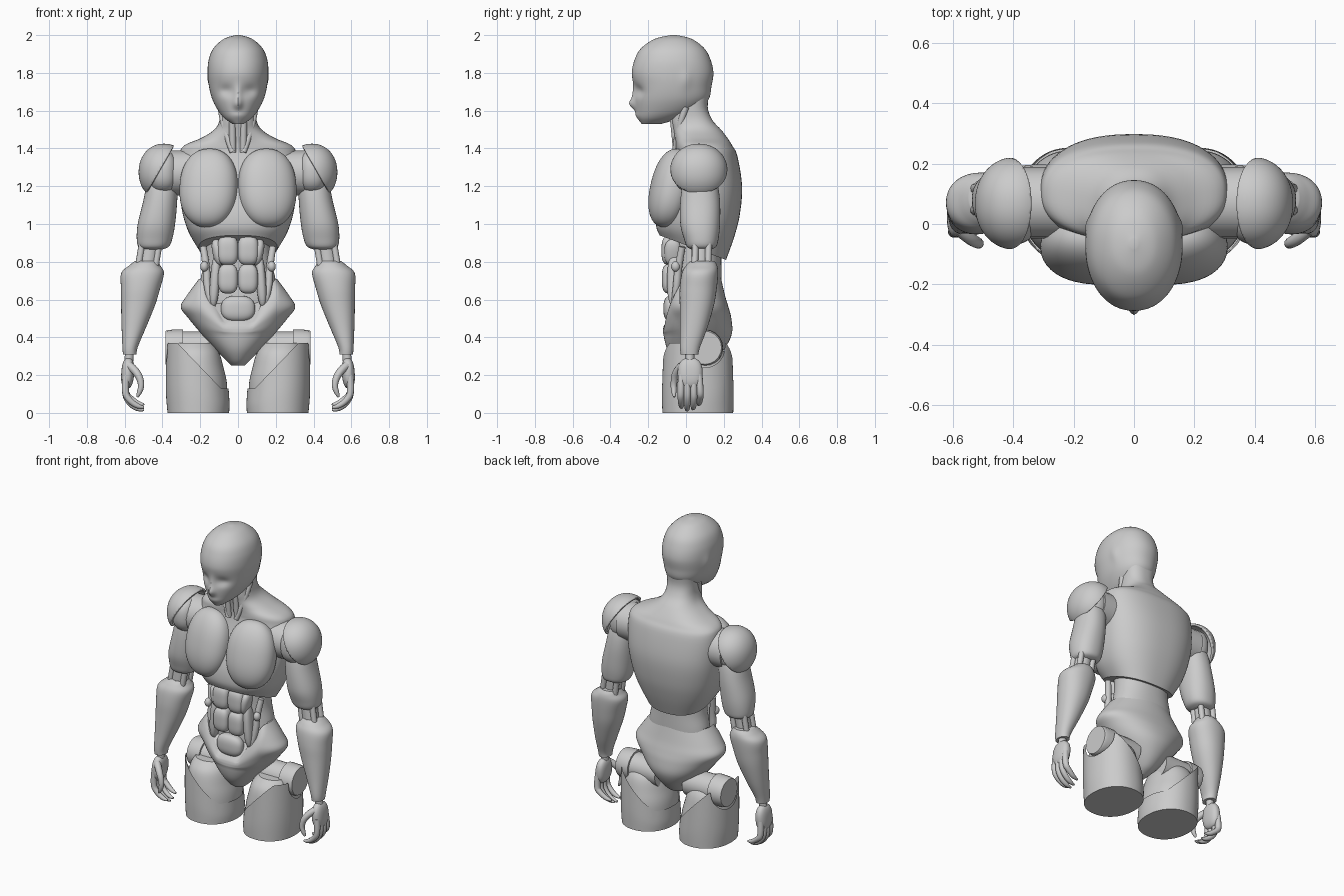
import bpy, bmesh, math
from mathutils import Vector, Matrix, Euler


def finish(name, bm, mirror=False, angle=42):
    bmesh.ops.recalc_face_normals(bm, faces=bm.faces)
    for f in bm.faces:
        f.smooth = True
    me = bpy.data.meshes.new(name)
    bm.to_mesh(me)
    bm.free()
    me.set_sharp_from_angle(angle=math.radians(angle))
    ob = bpy.data.objects.new(name, me)
    bpy.context.collection.objects.link(ob)
    if mirror:
        ob.modifiers.new("Mirror", 'MIRROR').use_mirror_merge = False
    return ob


def catmull(a, b, c, d, t):
    return [0.5 * (2*q + (r-p)*t + (2*p-5*q+4*r-s)*t*t + (3*q-p-3*r+s)*t**3)
            for p, q, r, s in zip(a, b, c, d)]


def loft(name, rows, n=48, e=2.0, steps=5, mirror=False, warp=None, cap_top=True):
    """rows: (z, centre x, half width, front y, back y, rise of the front edge)"""
    rows = [tuple(r) + (0,) * (6 - len(r)) for r in rows]
    k = len(rows)
    fine = [catmull(rows[max(i-1, 0)], rows[i], rows[i+1], rows[min(i+2, k-1)], j/steps)
            for i in range(k-1) for j in range(steps)] + [rows[-1]]
    bm, rings = bmesh.new(), []
    for z, cx, rx, y0, y1, rise in fine:
        ring = []
        for i in range(n):
            a = 2 * math.pi * i / n
            c, s = math.cos(a), math.sin(a)
            c, s = math.copysign(abs(c)**(2/e), c), math.copysign(abs(s)**(2/e), s)
            v = Vector((cx + rx*c, (y0+y1)/2 + (y1-y0)/2*s, z + rise*(1-s)/2))
            ring.append(bm.verts.new(warp(v) if warp else v))
        rings.append(ring)
    for a, b in zip(rings, rings[1:]):
        for i in range(n):
            bm.faces.new((a[i], a[(i+1) % n], b[(i+1) % n], b[i]))
    bm.faces.new(rings[0])
    if cap_top:
        bm.faces.new(rings[-1])
    return finish(name, bm, mirror)


def blob(name, c, r, e=2.0, tilt=(0, 0, 0), mirror=True, cut=None, seg=36):
    """Rounded superellipsoid; tilt in degrees; cut = point, normal"""
    bm = bmesh.new()
    bmesh.ops.create_uvsphere(bm, u_segments=seg, v_segments=seg*2//3, radius=1)
    rot = Euler([math.radians(t) for t in tilt]).to_matrix()
    for v in bm.verts:
        d = v.co / sum(abs(q)**e for q in v.co)**(1/e)
        v.co = Vector(c) + rot @ Vector([p*q for p, q in zip(d, r)])
    if cut:
        bmesh.ops.bisect_plane(bm, geom=bm.verts[:] + bm.edges[:] + bm.faces[:],
                               plane_co=cut[0], plane_no=cut[1], clear_inner=True)
    return finish(name, bm, mirror)


def tube(name, pts, mirror=True, res=5):
    """pts: (x, y, z, radius)"""
    cu = bpy.data.curves.new(name, 'CURVE')
    cu.dimensions, cu.bevel_depth, cu.bevel_resolution, cu.use_fill_caps = '3D', 1, res, True
    sp = cu.splines.new('NURBS')
    sp.points.add(len(pts) - 1)
    for p, q in zip(sp.points, pts):
        p.co, p.radius = (*q[:3], 1), q[3]
    sp.order_u, sp.use_endpoint_u, sp.resolution_u = min(3, len(pts)), True, 6
    tmp = bpy.data.objects.new(name, cu)
    bpy.context.collection.objects.link(tmp)
    me = bpy.data.meshes.new_from_object(tmp.evaluated_get(bpy.context.evaluated_depsgraph_get()))
    bpy.data.objects.remove(tmp)
    bm = bmesh.new()
    bm.from_mesh(me)
    bmesh.ops.remove_doubles(bm, verts=bm.verts, dist=1e-5)
    return finish(name, bm, mirror)


# Head with face features pushed in and out
BUMPS = [((0, -.28, 1.635), (.022, .08, .028), (0, -.028, 0)),
         ((0, -.28, 1.69), (.02, .08, .05), (0, -.012, 0)),
         ((0, -.26, 1.575), (.04, .08, .018), (0, -.006, 0))]
for sx in (-1, 1):
    BUMPS += [((sx*.062, -.25, 1.705), (.04, .09, .03), (0, .018, 0)),
              ((sx*.16, 0, 1.76), (.06, .028, .05), (sx*.008, 0, 0))]


def face(v):
    out = v.copy()
    for c, r, push in BUMPS:
        out += Vector(push) * math.exp(-sum(((p-q)/s)**2 for p, q, s in zip(v, c, r)))
    return out


loft("head", [(1.53, 0, .03, -.235, -.13), (1.56, 0, .072, -.255, -.03), (1.60, 0, .105, -.265, .06),
              (1.66, 0, .136, -.272, .12), (1.73, 0, .154, -.275, .135), (1.80, 0, .161, -.287, .145),
              (1.87, 0, .155, -.272, .13), (1.93, 0, .13, -.238, .097), (1.98, 0, .075, -.165, .03),
              (2.0, 0, .012, -.08, -.05)], n=96, steps=8, e=2.12, warp=face)

# Neck flowing into the back and rib shell
loft("neck_and_rib_shell", [(1.72, 0, .10, -.02, .128), (1.62, 0, .095, -.07, .115), (1.55, 0, .098, -.08, .14),
                            (1.50, 0, .125, -.07, .185), (1.455, 0, .195, -.06, .22), (1.415, 0, .285, -.055, .245),
                            (1.36, 0, .31, -.06, .272), (1.20, 0, .312, -.11, .297), (1.05, 0, .295, -.15, .285, .03),
                            (.93, 0, .262, -.158, .255, .06), (.81, 0, .208, -.14, .212, .13)], n=72, e=2.4)
tube("neck_tendon", [(.09, .0, 1.62, .018), (.075, -.045, 1.5, .018), (.03, -.06, 1.38, .014)])
tube("throat_cord", [(.03, -.07, 1.58, .018), (.03, -.062, 1.5, .018), (.028, -.05, 1.38, .018)])

# Chest plates
blob("chest_plate", (.155, -.08, 1.19), (.155, .106, .212), 2.25, (-13, 0, 10), seg=48)

# Abdomen
loft("waist_core", [(.92, 0, .17, -.07, .19), (.80, 0, .178, -.06, .188), (.70, 0, .20, -.055, .187),
                    (.60, 0, .21, -.06, .185), (.50, 0, .17, -.06, .18)], e=2.2)
blob("upper_abdominal_pad", (.054, -.083, .86), (.056, .047, .078), 3)
blob("outer_abdominal_pad", (.105, -.07, .85), (.03, .045, .07), 2.5, (0, 12, 0))
blob("middle_abdominal_pad", (.053, -.085, .71), (.053, .043, .078), 3)
blob("lower_abdominal_pad", (0, -.078, .552), (.09, .042, .068), 2.6, mirror=False)
blob("abdominal_side_band", (.122, -.06, .70), (.026, .04, .14), 2.5, (0, -4, 0))
tube("oblique_rod", [(.185, -.02, .88, .018), (.165, -.042, .77, .02), (.165, -.05, .66, .02), (.13, -.065, .54, .018)])
blob("oblique_joint", (.178, -.055, .775), (.022, .024, .028), seg=18)


# Pelvis with a U-shaped dip in the front rim
def dip(v):
    f = min(max(.2 - v.y / .08, 0), 1)
    f = f * f * (3 - 2*f)
    rim = min(.71, .485 + max(abs(v.x) - .075, 0) * 1.7)
    return Vector((v.x, v.y, v.z if v.z < .42 else .42 + (v.z - .42) * (1 - f * (1 - (rim-.42)/.29))))


loft("pelvis", [(.25, 0, .035, -.02, .09), (.28, 0, .066, -.06, .15), (.34, 0, .122, -.10, .205),
                (.42, 0, .195, -.12, .243), (.50, 0, .262, -.122, .24), (.56, 0, .303, -.12, .225),
                (.62, 0, .272, -.115, .207), (.71, 0, .206, -.10, .186)], n=96, e=2.1, warp=dip)

# Shoulders
tube("shoulder_axle", [(.22, .07, 1.27, .118), (.38, .07, 1.27, .118)], res=8)
blob("shoulder_muscle", (.395, .055, 1.275), (.08, .122, .115), 2.4)
cap = blob("shoulder_cap", (.392, .068, 1.275), (.134, .153, .15), 2.1,
           cut=((.42, .07, 1.275), (.86, 0, .5)), seg=64)
cap.modifiers.new("Shell", 'SOLIDIFY').thickness = .014

# Arms
loft("upper_arm", [(1.30, .39, .05, .02, .13), (1.22, .40, .08, -.015, .165), (1.12, .412, .09, -.03, .18),
                   (1.0, .432, .099, -.03, .18), (.92, .442, .094, -.01, .172), (.88, .447, .08, .005, .16),
                   (.865, .45, .05, .03, .13)], e=2.2, mirror=True)
tube("elbow_core", [(.46, .08, .90, .05), (.485, .075, .74, .05)])
for i, (dx, dy) in enumerate([(-.045, -.03), (.045, -.03), (-.045, .04), (.045, .04)]):
    tube("elbow_rod_%d" % i, [(.462+dx, .08+dy, .90, .018), (.488+dx, .075+dy, .74, .018)], res=3)
loft("forearm", [(.805, .485, .06, .025, .15), (.78, .494, .083, -.0, .165), (.74, .505, .113, -.022, .17),
                 (.66, .516, .104, -.033, .163), (.57, .529, .09, -.033, .148), (.45, .552, .064, -.032, .113),
                 (.35, .571, .041, -.032, .075), (.31, .573, .036, -.028, .065)], e=2.15, mirror=True)

# Hands
tube("wrist", [(.573, .02, .34, .024), (.58, .02, .25, .024)])
blob("palm", (.584, .022, .21), (.034, .066, .082), 2.5, (0, -4, 0), seg=28)
for i, (y, tip) in enumerate([(.076, .045), (.042, .022), (.007, .016), (-.027, .03)]):
    tube("finger_%d" % i, [(.592, y*.9, .20, .019), (.602, y, .11, .019), (.575, y, tip+.035, .017),
                           (.525, y*.9, tip, .014), (.497, y*.85, tip, .006)], res=4)
tube("thumb", [(.575, -.02, .25, .022), (.535, -.055, .22, .021), (.508, -.066, .15, .017),
               (.525, -.064, .10, .013), (.534, -.062, .085, .006)], res=4)

# Hip joints
tube("hip_axle", [(.10, .10, .345, .085), (.34, .10, .345, .085)], res=8)
tube("hip_disc", [(.29, .10, .345, .097), (.375, .10, .345, .097), (.384, .10, .345, .088)], res=8)

# Thighs: inner body and a slant-cut outer shell
loft("thigh_body", [(.0, .213, .157, -.117, .242), (.15, .215, .157, -.117, .242), (.24, .222, .145, -.11, .228),
                    (.32, .225, .125, -.088, .205), (.37, .23, .095, -.04, .16)], mirror=True, e=2.1)


def slant(v):
    h = min(max(.13 + (v.x - .09) * 1.04, .13), .37)
    d = abs(v.y - .10)
    if v.x > .29 and d < .105:
        h = min(h, .345 - math.sqrt(.105**2 - d*d))
    return Vector((v.x, v.y, v.z * h))


loft("thigh_shell", [(0, .21, .163, -.125, .25), (.4, .213, .168, -.127, .252), (1, .216, .166, -.122, .247)],
     n=120, e=2.15, mirror=True, warp=slant, cap_top=False)
